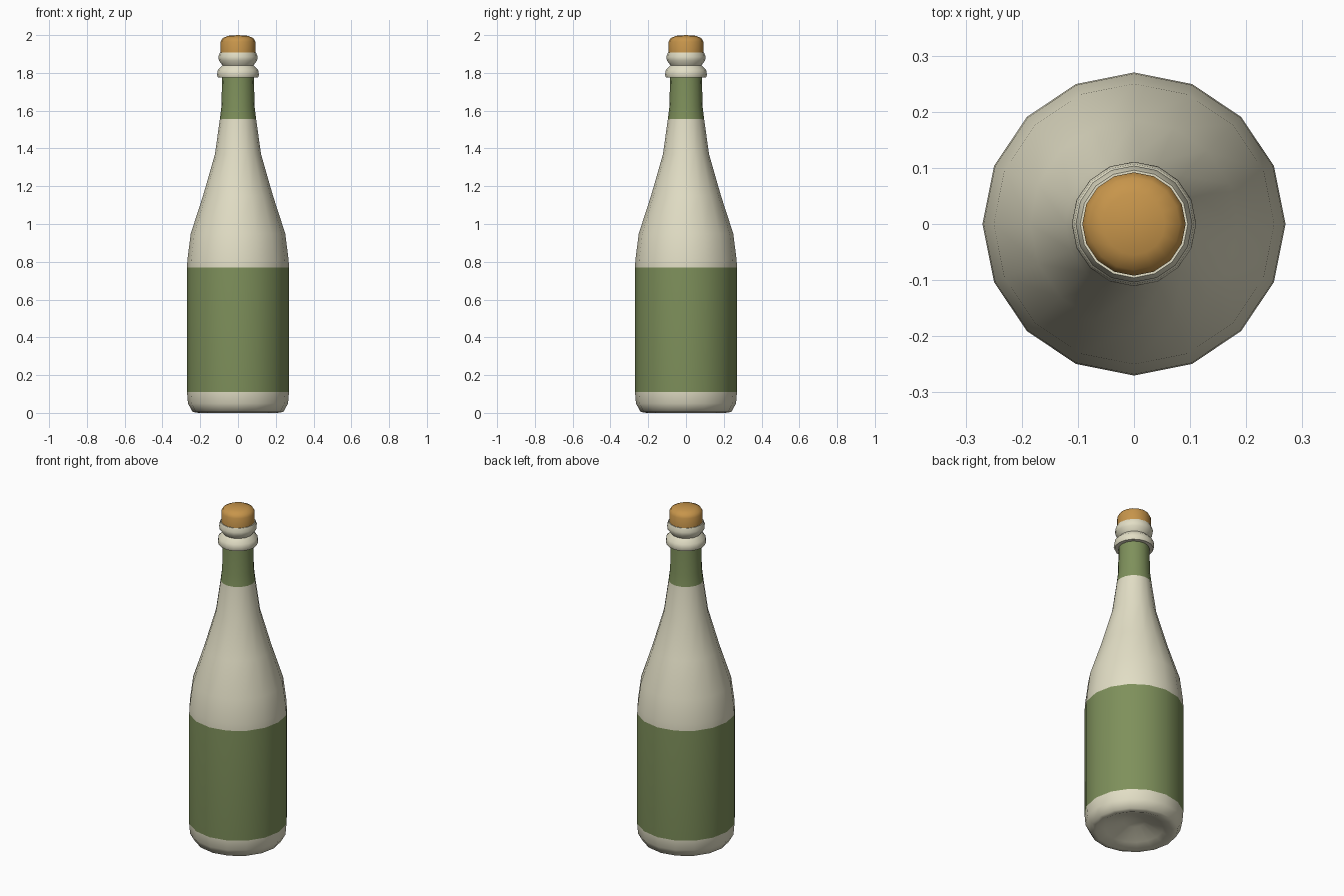
import bpy, bmesh, math

if "Cube" in bpy.data.objects:
    bpy.data.objects.remove(bpy.data.objects["Cube"])

SIDES = 16

def material(name, rgb):
    m = bpy.data.materials.new(name)
    m.diffuse_color = (*rgb, 1)
    m.use_nodes = True
    m.node_tree.nodes["Principled BSDF"].inputs["Base Color"].default_value = m.diffuse_color
    return m

cream = material("cream", (0.76, 0.73, 0.56))
green = material("label green", (0.21, 0.28, 0.105))
cork_brown = material("cork brown", (0.57, 0.30, 0.07))

def lathe(name, profile, mats, rule=lambda z: 0, angle=50):
    """Revolve (radius, z) points around z; radius 0 makes a pole."""
    bm = bmesh.new()
    rings = []
    for r, z in profile:
        if r == 0:
            rings.append([bm.verts.new((0, 0, z))] * SIDES)
        else:
            rings.append([bm.verts.new((r * math.cos(2 * math.pi * i / SIDES),
                                        r * math.sin(2 * math.pi * i / SIDES), z))
                          for i in range(SIDES)])
    for a, b in zip(rings, rings[1:]):
        for i in range(SIDES):
            j = (i + 1) % SIDES
            f = bm.faces.new(list(dict.fromkeys((a[i], a[j], b[j], b[i]))))
            f.material_index = rule(f.calc_center_median().z)
    bmesh.ops.recalc_face_normals(bm, faces=bm.faces)
    mesh = bpy.data.meshes.new(name)
    bm.to_mesh(mesh)
    bm.free()
    for m in mats:
        mesh.materials.append(m)
    ob = bpy.data.objects.new(name, mesh)
    bpy.context.collection.objects.link(ob)
    bpy.ops.object.select_all(action='DESELECT')
    ob.select_set(True)
    bpy.context.view_layer.objects.active = ob
    bpy.ops.object.shade_smooth_by_angle(angle=math.radians(angle))
    return ob

# Bottle body with punt in the base; label and neck band coloured by height
lathe("bottle", [
    (0, 0.07), (0.06, 0.06), (0.16, 0.02), (0.21, 0.0), (0.24, 0.005), (0.265, 0.05),
    (0.27, 0.11), (0.27, 0.77), (0.268, 0.81), (0.25, 0.95), (0.185, 1.15),
    (0.122, 1.37), (0.096, 1.555), (0.088, 1.62), (0.084, 1.78), (0, 1.78)],
    [cream, green], lambda z: int(0.11 < z < 0.77 or 1.555 < z < 1.775), 60)

# Double-ringed lip
lathe("lip", [
    (0, 1.775), (0.106, 1.775), (0.111, 1.79), (0.107, 1.815), (0.082, 1.84),
    (0.101, 1.865), (0.104, 1.885), (0.096, 1.908), (0, 1.908)], [cream])

# Domed cork
lathe("cork", [
    (0, 1.90), (0.092, 1.90), (0.092, 1.965), (0.082, 1.983), (0.055, 1.996), (0, 2.0)],
    [cork_brown], angle=60)
